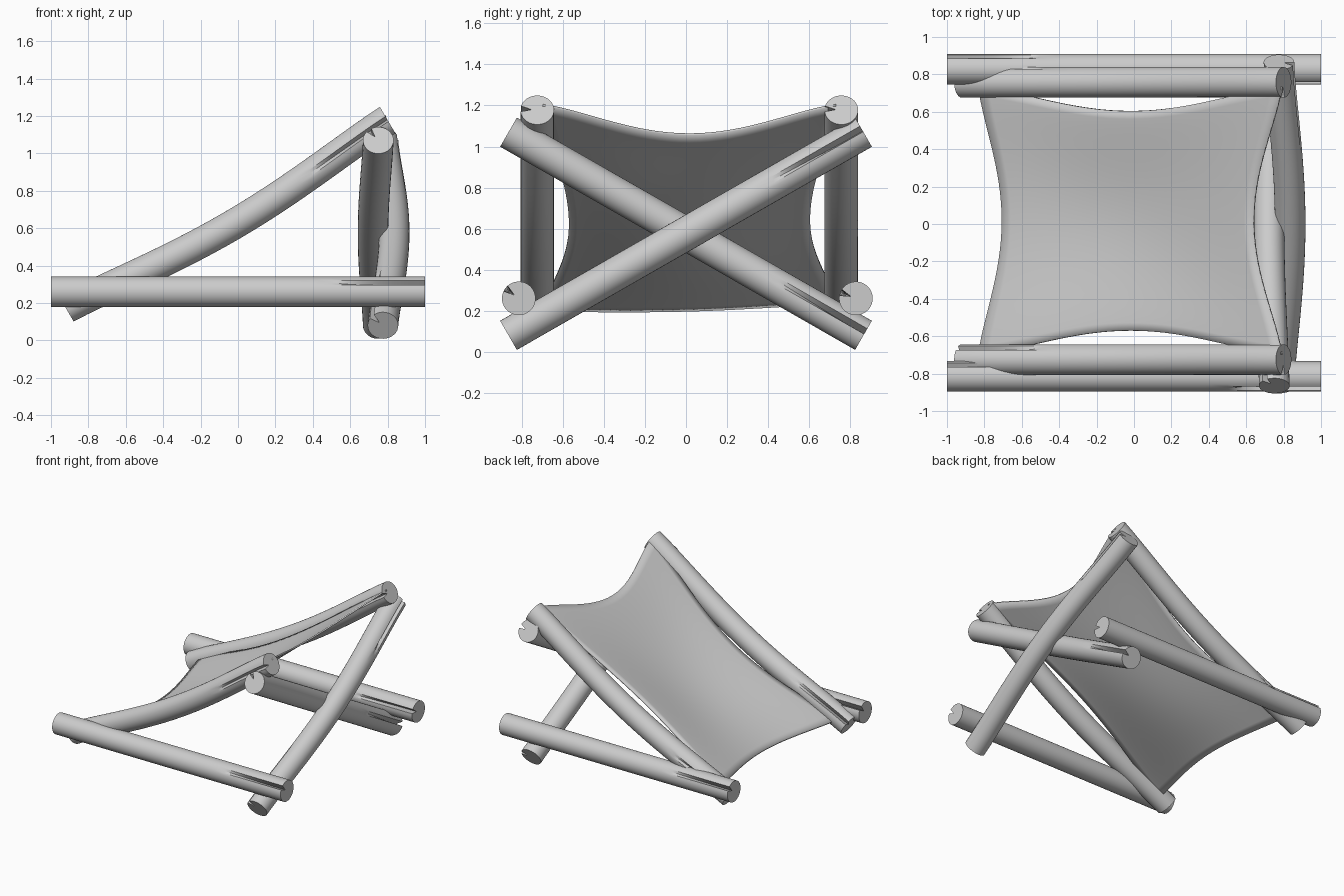
import bpy, bmesh, math
from mathutils import Vector

if "Cube" in bpy.data.objects:
    bpy.data.objects.remove(bpy.data.objects["Cube"])

R = 0.082       # log radius
SIDES = 32
RINGS = 25


def finish(name, bm):
    bmesh.ops.recalc_face_normals(bm, faces=bm.faces)
    me = bpy.data.meshes.new(name)
    bm.to_mesh(me)
    bm.free()
    ob = bpy.data.objects.new(name, me)
    bpy.context.collection.objects.link(ob)
    bpy.ops.object.select_all(action='DESELECT')
    ob.select_set(True)
    bpy.context.view_layer.objects.active = ob
    bpy.ops.object.shade_smooth_by_angle(angle=math.radians(30))
    return ob


def log(name, a, b, bow, crack_a, crack_b):
    """Bowed round log from a to b with a tapering V-shaped split at each end."""
    a, b, bow = Vector(a), Vector(b), Vector(bow)
    axis = (b - a).normalized()
    u = Vector(crack_b)
    u = (u - axis * u.dot(axis)).normalized()
    v = axis.cross(u)
    ca = Vector(crack_a)
    col_a = round(math.atan2(ca.dot(v), ca.dot(u)) / math.tau * SIDES) % SIDES
    bm = bmesh.new()
    rings = []
    for i in range(RINGS):
        t = i / (RINGS - 1)
        c = a.lerp(b, t) + bow * math.sin(math.pi * t) ** 1.3
        ring = []
        for j in range(SIDES):
            r = R
            if j == 0:
                r -= 0.055 * min(1, max(0, (t - 0.74) / 0.2))
            if j == col_a:
                r -= 0.055 * min(1, max(0, (0.26 - t) / 0.2))
            ang = math.tau * j / SIDES
            ring.append(bm.verts.new(c + r * (u * math.cos(ang) + v * math.sin(ang))))
        rings.append(ring)
    for p, q in zip(rings, rings[1:]):
        for j in range(SIDES):
            k = (j + 1) % SIDES
            bm.faces.new((p[j], p[k], q[k], q[j]))
    bm.faces.new(rings[0])
    bm.faces.new(rings[-1])
    return finish(name, bm)


# Ground rails
log("front_rail", (-1, -0.815, 0.26), (1, -0.815, 0.26), (0, 0, 0),
    (0, 0.7, 0.7), (0, -0.8, 0.6))
log("back_rail", (-1, 0.828, 0.26), (1, 0.828, 0.26), (0, 0, 0),
    (0, 0.85, 0.5), (0, -0.9, 0.35))

# Sloping side poles, sagging in the middle
for name, y, low in (("front_side_pole", -0.725, (0, 0.7, 0.7)),
                     ("back_side_pole", 0.757, (0, 0.9, 0.4))):
    log(name, (-0.92, y, 0.172), (0.80, y, 1.178), (0.033, 0, -0.057),
        low, (0, -1, 0.1))

# Crossed rear supports
log("outer_cross_pole", (0.775, -0.865, 0.08), (0.775, 0.865, 1.07), (0.06, 0, 0),
    (-0.7, -0.3, 0.7), (0.95, -0.1, 0.2))
log("inner_cross_pole", (0.75, 0.865, 0.08), (0.75, -0.865, 1.07), (-0.028, 0, 0),
    (0.95, 0.1, 0.2), (-0.6, 0.3, 0.7))


# Slung cloth seat, pinched on all four edges
def pole_z(x):
    t = (x + 0.92) / 1.72
    return 0.172 + 1.006 * t - 0.075 * max(0, math.sin(math.pi * t)) ** 1.3


N = 28
bm = bmesh.new()
grid = []
for i in range(N + 1):
    s = i / N
    row = []
    for j in range(N + 1):
        w = 2 * j / N - 1
        belly = math.cos(math.pi * w / 2) ** 1.3 if abs(w) < 1 else 0
        left = -0.83 + 0.125 * belly
        right = 0.79 - 0.15 * belly
        x = left + (right - left) * s
        pinch = math.sin(math.pi * s) ** 1.4 if 0 < s < 1 else 0
        y = 0.017 + w * (0.715 - 0.128 * pinch)
        z = pole_z(x) + 0.03 * s - belly * (0.075 - 0.035 * s + 0.03 * pinch) + 0.02 * w * (1 - s)
        row.append(bm.verts.new((x, y, z)))
    grid.append(row)
for p, q in zip(grid, grid[1:]):
    for j in range(N):
        bm.faces.new((p[j], q[j], q[j + 1], p[j + 1]))
seat = finish("cloth_seat", bm)
mod = seat.modifiers.new("thickness", 'SOLIDIFY')
mod.thickness = 0.012
mod.offset = 0
